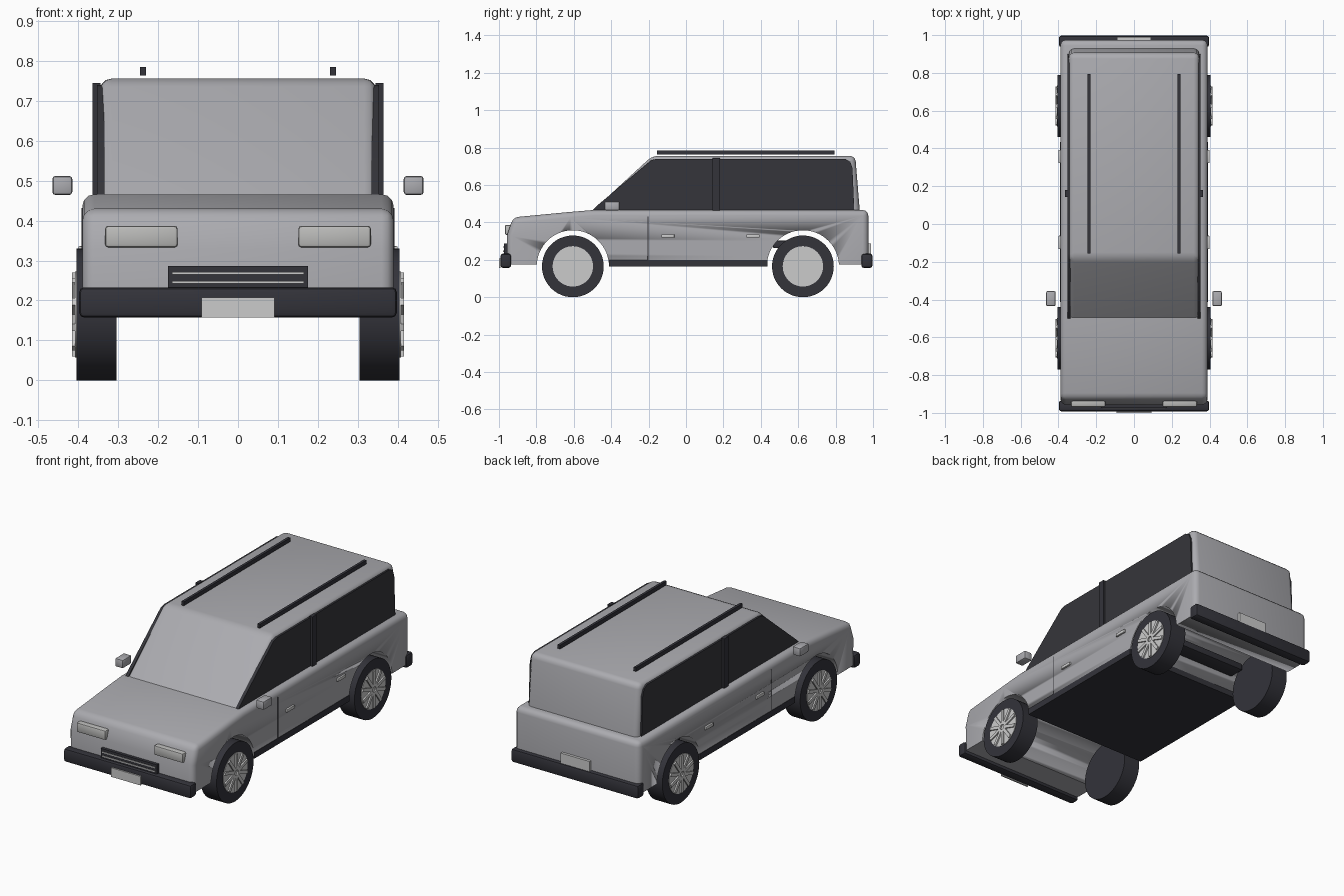
import bpy, bmesh, math
from mathutils import Matrix

cube = bpy.data.objects.get("Cube")
if cube:
    bpy.data.objects.remove(cube, do_unlink=True)


def material(name, rgb):
    m = bpy.data.materials.new(name)
    m.use_nodes = True
    m.diffuse_color = (*rgb, 1)
    m.node_tree.nodes["Principled BSDF"].inputs["Base Color"].default_value = (*rgb, 1)
    return m


PAINT = material("silver grey paint", (0.41, 0.41, 0.435))
DARK = material("dark trim", (0.033, 0.033, 0.042))
GLASS = material("dark glass", (0.036, 0.036, 0.043))
LIGHT = material("pale metal", (0.6, 0.6, 0.6))
LAMP = material("lamp lens", (0.5, 0.5, 0.49))


def finish(name, bm, mat, smooth=True):
    bmesh.ops.recalc_face_normals(bm, faces=bm.faces)
    mesh = bpy.data.meshes.new(name)
    bm.to_mesh(mesh)
    bm.free()
    obj = bpy.data.objects.new(name, mesh)
    bpy.context.collection.objects.link(obj)
    mesh.materials.append(mat)
    if smooth:
        bpy.ops.object.select_all(action='DESELECT')
        obj.select_set(True)
        bpy.context.view_layer.objects.active = obj
        bpy.ops.object.shade_smooth_by_angle(angle=math.radians(35))
    return obj


def box(name, x, y, z, mat, bevel=0.0):
    """Box from (min, max) pairs, with optional rounded edges."""
    bm = bmesh.new()
    bmesh.ops.create_cube(bm, size=1)
    for v in bm.verts:
        v.co = [p[0] + (c + 0.5) * (p[1] - p[0]) for p, c in zip((x, y, z), v.co)]
    if bevel:
        bmesh.ops.bevel(bm, geom=bm.edges[:], offset=bevel, segments=2,
                        profile=0.5, affect='EDGES')
    return finish(name, bm, mat, bevel > 0)


def pair(name, x, y, z, mat, bevel=0.0):
    box("left_" + name, x, y, z, mat, bevel)
    box("right_" + name, (-x[1], -x[0]), y, z, mat, bevel)


def prism(name, profile, x0, x1, mat, bevel=0.0, floor=0.0, segments=3):
    """Side profile (y, z) extruded across x; edges above floor are rounded."""
    bm = bmesh.new()
    face = bm.faces.new([bm.verts.new((x0, y, z)) for y, z in profile])
    ext = bmesh.ops.extrude_face_region(bm, geom=[face])
    for v in ext["geom"]:
        if isinstance(v, bmesh.types.BMVert):
            v.co.x = x1
    bmesh.ops.recalc_face_normals(bm, faces=bm.faces)
    if bevel:
        edges = [e for e in bm.edges if max(v.co.z for v in e.verts) > floor
                 and e.calc_face_angle(0) > math.radians(25)]
        bmesh.ops.bevel(bm, geom=edges, offset=bevel, segments=segments,
                        profile=0.5, affect='EDGES')
    return finish(name, bm, mat)


def cylinder(name, radius, x0, x1, y, z, mat, sides=48, bevel=0.0):
    bm = bmesh.new()
    turn = Matrix.Translation(((x0 + x1) / 2, y, z)) @ Matrix.Rotation(math.pi / 2, 4, 'Y')
    bmesh.ops.create_cone(bm, cap_ends=True, segments=sides, radius1=radius,
                          radius2=radius, depth=abs(x1 - x0), matrix=turn)
    if bevel:
        rims = [e for e in bm.edges if e.calc_face_angle(0) > 1]
        bmesh.ops.bevel(bm, geom=rims, offset=bevel, segments=2, profile=0.5, affect='EDGES')
    return finish(name, bm, mat)


AXLES = {"front": -0.605, "rear": 0.625}
HUB = 0.165

# Lower body with wheel arches cut right through
body = prism("lower_body", [(-0.955, 0.175), (-0.957, 0.33), (-0.925, 0.427), (-0.62, 0.456),
                            (-0.5, 0.466), (0.975, 0.466), (0.975, 0.175)],
             -0.39, 0.39, PAINT, 0.03, 0.2)
for end, y in AXLES.items():
    cutter = cylinder(end + "_arch_cutter", 0.193, -0.6, 0.6, y, HUB, PAINT, 64)
    cutter.hide_render = True
    cutter.hide_set(True)
    cut = body.modifiers.new(end + "_arch", 'BOOLEAN')
    cut.operation = 'DIFFERENCE'
    cut.solver = 'EXACT'
    cut.object = cutter

# Cabin and side glass
prism("cabin", [(-0.5, 0.45), (-0.5, 0.462), (-0.18, 0.756), (0.905, 0.756), (0.93, 0.45)],
      -0.346, 0.346, PAINT, 0.03, 0.5)
for side, s in (("left", 1), ("right", -1)):
    prism(side + "_side_glass", [(-0.505, 0.46), (-0.475, 0.49), (-0.185, 0.733), (-0.155, 0.74),
                                 (0.85, 0.74), (0.878, 0.725), (0.89, 0.69), (0.9, 0.46)],
          s * 0.335, s * 0.353, GLASS)
pair("door_pillar", (0.345, 0.365), (0.143, 0.181), (0.46, 0.745), DARK)

# Floor, sills and underbody crossbar
box("floor_and_sills", (-0.392, 0.392), (-0.412, 0.435), (0.165, 0.2), DARK)
box("underbody_crossbar", (-0.29, 0.29), (0.465, 0.56), (0.262, 0.302), DARK, 0.008)

# Bumpers and number plates
box("front_bumper", (-0.398, 0.398), (-0.992, -0.935), (0.157, 0.233), DARK, 0.013)
box("rear_bumper", (-0.398, 0.398), (0.937, 0.997), (0.157, 0.233), DARK, 0.013)
box("front_plate", (-0.092, 0.092), (-1.0, -0.991), (0.157, 0.208), LIGHT)
box("rear_plate", (-0.09, 0.09), (0.975, 0.99), (0.225, 0.288), LIGHT)

# Grille and headlamps
box("grille", (-0.175, 0.175), (-0.974, -0.94), (0.228, 0.286), DARK)
for i, z in enumerate((0.246, 0.268)):
    box(f"grille_bar_{i + 1}", (-0.165, 0.165), (-0.978, -0.97), (z - 0.003, z + 0.003), LIGHT)
pair("headlamp", (0.151, 0.333), (-0.968, -0.925), (0.333, 0.387), LAMP, 0.008)

# Doors, mirrors and roof rails
pair("door_seam", (0.385, 0.392), (-0.205, -0.2), (0.2, 0.432), DARK)
pair("front_door_handle", (0.385, 0.4), (-0.132, -0.062), (0.318, 0.336), LIGHT, 0.003)
pair("rear_door_handle", (0.385, 0.4), (0.323, 0.393), (0.318, 0.336), LIGHT, 0.003)
pair("mirror", (0.415, 0.465), (-0.435, -0.355), (0.464, 0.512), PAINT, 0.008)
pair("roof_rail", (0.23, 0.245), (-0.155, 0.795), (0.763, 0.785), DARK)

# Wheels: tyre, rim disc and raised spokes
for end, y in AXLES.items():
    for side, s in (("left", 1), ("right", -1)):
        tag = f"{end}_{side}_"
        cylinder(tag + "tyre", HUB, s * 0.304, s * 0.405, y, HUB, DARK)
        cylinder(tag + "rim", 0.108, s * 0.38, s * 0.408, y, HUB, LIGHT)
        bm = bmesh.new()
        for k in range(10):
            place = (Matrix.Translation((s * 0.409, y, HUB))
                     @ Matrix.Rotation(k * math.tau / 10, 4, 'X')
                     @ Matrix.Translation((0, 0, 0.06))
                     @ Matrix.Diagonal((0.014, 0.018, 0.09, 1)))
            bmesh.ops.create_cube(bm, size=1, matrix=place)
        finish(tag + "spokes", bm, LIGHT, False)
